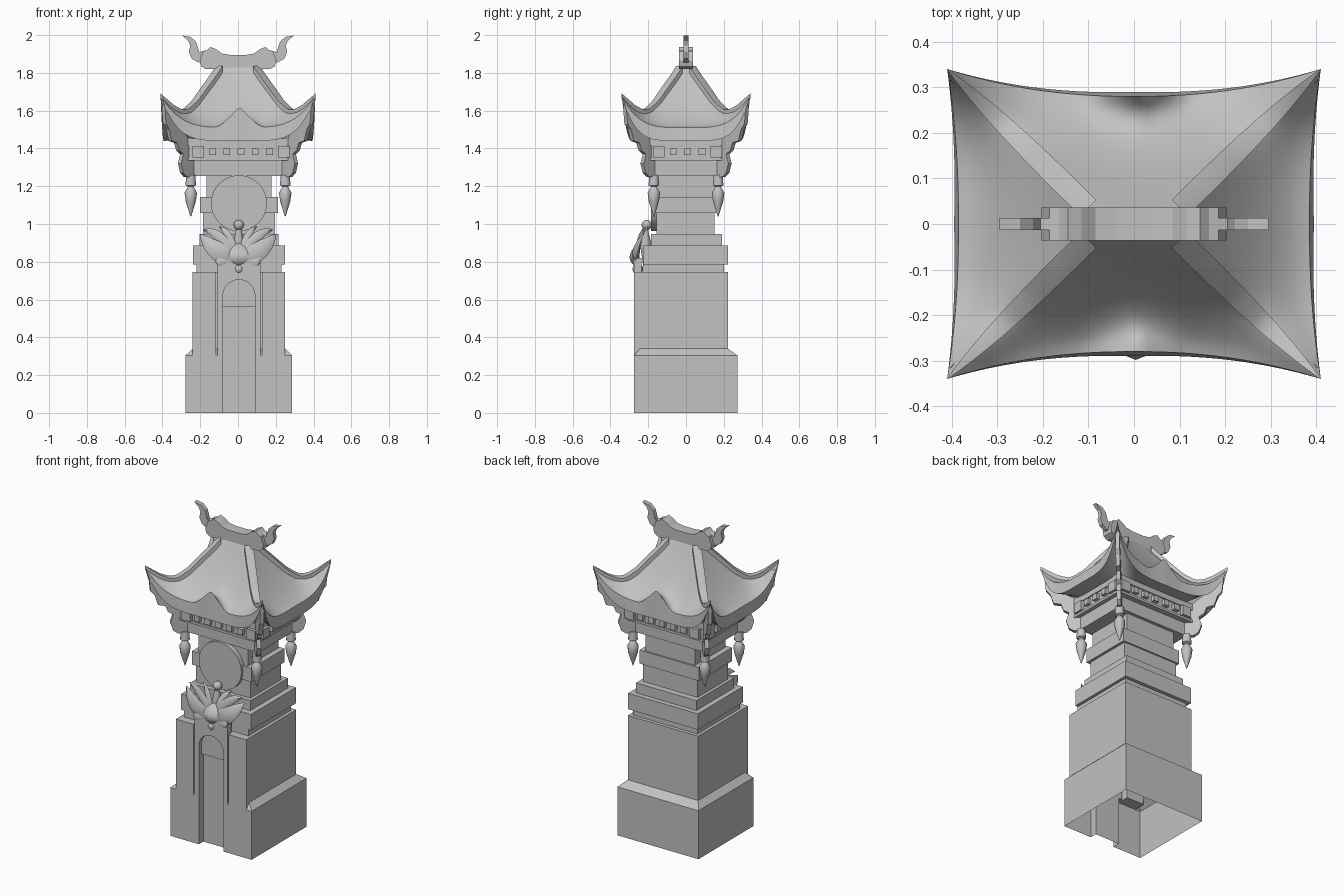
import bpy, bmesh, math
from mathutils import Vector

old = bpy.data.objects.get("Cube")
if old:
    bpy.data.objects.remove(old, do_unlink=True)

stone = bpy.data.materials.new("grey stone")
stone.use_nodes = True
GREY = (0.54, 0.54, 0.54, 1)
stone.diffuse_color = GREY
stone.node_tree.nodes["Principled BSDF"].inputs["Base Color"].default_value = GREY
CX = 0.005


def finish(name, bm, smooth=None):
    bmesh.ops.recalc_face_normals(bm, faces=bm.faces)
    mesh = bpy.data.meshes.new(name)
    bm.to_mesh(mesh)
    bm.free()
    mesh.materials.append(stone)
    ob = bpy.data.objects.new(name, mesh)
    bpy.context.collection.objects.link(ob)
    if smooth:
        bpy.ops.object.select_all(action='DESELECT')
        ob.select_set(True)
        bpy.context.view_layer.objects.active = ob
        bpy.ops.object.shade_smooth_by_angle(angle=math.radians(smooth))
    return ob


def loft(bm, rings):
    loops = [[bm.verts.new(p) for p in ring] for ring in rings]
    n = len(loops[0])
    for a, b in zip(loops, loops[1:]):
        for i in range(n):
            bm.faces.new((a[i], a[(i + 1) % n], b[(i + 1) % n], b[i]))
    bm.faces.new(loops[0])
    bm.faces.new(loops[-1])


def rect(x0, x1, y0, y1, z):
    return [(x0, y0, z), (x1, y0, z), (x1, y1, z), (x0, y1, z)]


def add_box(bm, x0, x1, y0, y1, z0, z1):
    loft(bm, [rect(x0, x1, y0, y1, z0), rect(x0, x1, y0, y1, z1)])


def box(name, *ext):
    bm = bmesh.new()
    add_box(bm, *ext)
    return finish(name, bm)


def plate(name, outline, place, half):
    """Flat outline in (s, z), extruded to both sides; place maps (s, z, offset) to 3D."""
    bm = bmesh.new()
    loft(bm, [[place(s, z, o) for s, z in outline] for o in (-half, half)])
    return finish(name, bm)


def lathe(name, profile, x, y, seg=12):
    bm = bmesh.new()
    loft(bm, [[(x + r * math.cos(i * math.tau / seg), y + r * math.sin(i * math.tau / seg), z)
               for i in range(seg)] for r, z in profile])
    return finish(name, bm, 50)


def sample(points, t):
    for (a, za), (b, zb) in zip(points, points[1:]):
        if t <= b:
            return za + (zb - za) * (t - a) / (b - a)
    return points[-1][1]


# Tower body with flared plinth, open underneath
bm = bmesh.new()
loft(bm, [rect(CX - hx, CX + hx, y0, y1, z) for hx, y0, y1, z in (
    (.282, -.275, .272, 0), (.282, -.275, .272, .305), (.245, -.245, .222, .34), (.245, -.245, .222, .745))])
body = finish("tower_body", bm)
panel = box("door_panel", CX - .114, CX + .114, -.275, -.235, .305, .82)

# Arched doorway cut out of body and panel
arch = [(-.085, -.1), (.085, -.1)] + [(.085 * math.cos(a * math.pi / 12), .62 + .085 * math.sin(a * math.pi / 12))
                                      for a in range(13)]
cut_arch = plate("arch_cutter", arch, lambda s, z, o: (CX + s, -.28 + o, z), .03)
cut_deep = box("passage_cutter", CX - .085, CX + .085, -.32, -.23, -.1, .56)
for target in (body, panel):
    bpy.context.view_layer.objects.active = target
    for cutter in (cut_arch, cut_deep):
        mod = target.modifiers.new("door", 'BOOLEAN')
        mod.object, mod.operation, mod.solver = cutter, 'DIFFERENCE', 'EXACT'
        bpy.ops.object.modifier_apply(modifier=mod.name)
for cutter in (cut_arch, cut_deep):
    bpy.data.objects.remove(cutter, do_unlink=True)
bm = bmesh.new()
bm.from_mesh(body.data)
under = [f for f in bm.faces if f.calc_center_median().z < .001]
bmesh.ops.delete(bm, geom=under, context='FACES_ONLY')
bm.to_mesh(body.data)
bm.free()

# Front pillars, parted from the door panel by narrow grooves
for side, s in (("right", -1), ("left", 1)):
    x0, x1 = sorted((CX + s * .121, CX + s * .245))
    box(side + "_pillar", x0, x1, -.275, -.2, .305, .745)

# Stacked courses of the tower
for name, hx, y0, y1, z0, z1 in (
        ("lower_groove", .225, -.225, .2, .745, .785),
        ("cornice", .243, -.225, .222, .785, .885),
        ("upper_step", .21, -.185, .19, .885, .947),
        ("neck_lower", .19, -.155, .15, .947, 1.058),
        ("neck_band", .207, -.17, .16, 1.058, 1.143),
        ("neck_upper", .172, -.155, .15, 1.143, 1.26),
        ("frieze_foot", .255, -.17, .17, 1.255, 1.34),
        ("frieze_core", .274, -.197, .197, 1.34, 1.48),
        ("frieze_lower_rail", .281, -.204, .204, 1.335, 1.35),
        ("frieze_upper_rail", .281, -.204, .204, 1.415, 1.47)):
    box(name, CX - hx, CX + hx, y0, y1, z0, z1)

# Dentil blocks around the frieze, larger at the ends
bm = bmesh.new()
for k in range(7):
    x, r = .016 + (k - 3) * .0755, .031 if k in (0, 6) else .018
    for s in (-1, 1):
        y = sorted((s * .18, s * .22))
        add_box(bm, x - r, x + r, *y, 1.382 - r, 1.382 + r)
for k in range(5):
    y, r = .008 + (k - 2) * .076, .031 if k in (0, 4) else .018
    for s in (-1, 1):
        x = sorted((CX + s * .26, CX + s * .295))
        add_box(bm, *x, y - r, y + r, 1.382 - r, 1.382 + r)
finish("dentils", bm)

# Round plaque on the neck
disc = [(.148 * math.cos(a * math.tau / 40), 1.11 + .148 * math.sin(a * math.tau / 40)) for a in range(40)]
plate("round_plaque", disc, lambda s, z, o: (CX + s, -.16 + o, z), .025)

# Curved roof: slope, fascia and soffit as one sheet per side
HIP = [(0, 1.835), (.13, 1.775), (.26, 1.72), (.42, 1.65), (.58, 1.605), (.68, 1.607), (.8, 1.63), (1, 1.69)]


def roof_side(bm, front, sign):
    along, out = (.41, .28) if front else (.34, .385)
    top_a, top_o = (.1, .035) if front else (.035, .1)
    corner = .34 if front else .41
    box_a, box_o = (.27, .2) if front else (.2, .27)
    cols, rows = 48, 14
    grid = []
    for j in range(rows + 3):
        u = min(j / rows, 1)
        line = []
        for i in range(cols + 1):
            v = 2 * i / cols - 1
            w = abs(v)
            a = v * (top_a + (along - top_a) * u)
            o = top_o + (out + (corner - out) * w ** 2.2 - top_o) * u
            mid = 1.83 - .32 * (1 - (1 - u) ** 1.5)
            if front:
                mid += u ** 5 * (.07 * math.exp(-(abs(a - .008) / .085) ** 3)
                                 + .035 * math.exp(-((a - .008) / .03) ** 2))
            z = mid + (sample(HIP, u) - .012 - mid) * w ** 4
            if j == rows + 1:
                o, z = o + .01 * (1 - w), 1.44 + .24 * w ** 5
            if j == rows + 2:
                a, o, z = v * box_a, box_o, 1.45
            p = (a, sign * o, z) if front else (sign * o, a, z)
            line.append(bm.verts.new(p))
        grid.append(line)
    for r, q in zip(grid, grid[1:]):
        for i in range(cols):
            bm.faces.new((r[i], r[i + 1], q[i + 1], q[i]))


bm = bmesh.new()
for front in (True, False):
    for sign in (-1, 1):
        roof_side(bm, front, sign)
bmesh.ops.remove_doubles(bm, verts=bm.verts, dist=.0005)
finish("roof", bm, 40)

# Hip ribs, corner brackets and hanging pendants
BRACKET = [(-.1, 1.25), (.18, 1.25), (.3, 1.27), (.37, 1.32), (.3, 1.37), (.43, 1.39), (.5, 1.43), (.68, 1.44),
           (.76, 1.5), (.87, 1.53), (.9, 1.6), (.9, 1.64), (.6, 1.58), (.1, 1.57)]
PENDANT = [(.024, 1.26), (.028, 1.205), (.014, 1.198), (.022, 1.185), (.033, 1.165), (.027, 1.12), (.002, 1.04)]
for sx in (-1, 1):
    for sy in (-1, 1):
        tag = ("left" if sx > 0 else "right") + ("_back" if sy > 0 else "_front")
        side = Vector((sx, -sy, 0)).normalized()
        bm = bmesh.new()
        rings = []
        for i in range(21):
            t = i / 20
            c = Vector((sx * (.1 + .31 * t), sy * (.035 + .305 * t), sample(HIP, t)))
            wide = side * (.024 * (1 - t ** 3) + .001)
            low = Vector((0, 0, .035 - .01 * t))
            rings.append([c - wide - low, c - wide, c + Vector((0, 0, .004)) * (1 - t), c + wide, c + wide - low])
        loft(bm, rings)
        finish(tag + "_hip_rib", bm, 35)
        plate(tag + "_bracket", BRACKET,
              lambda s, z, o: Vector((sx * (.25 + .16 * s), sy * (.17 + .17 * s), z)) + side * o, .012)
        lathe(tag + "_pendant", PENDANT, sx * .25, sy * .17)

# Ridge beam with rounded ends and upturned horns
half_ridge = [(.17, 1.82), (.195, 1.835), (.203, 1.865), (.185, 1.915), (.165, 1.92), (.145, 1.937),
              (.115, 1.925), (.085, 1.902), (.04, 1.895)]
ridge = half_ridge + [(-x, z) for x, z in reversed(half_ridge)]
plate("ridge_beam", ridge, lambda s, z, o: (s, o, z), .036)
HORN = [(.17, 1.865), (.21, 1.855), (.245, 1.875), (.26, 1.91), (.253, 1.945), (.262, 1.968), (.295, 1.998),
        (.25, 1.99), (.222, 1.965), (.212, 1.935), (.205, 1.91), (.17, 1.92)]
for side, s in (("right", -1), ("left", 1)):
    plate(side + "_horn", HORN, lambda x, z, o: (s * x, o, z), .013)


# Flower ornament over the doorway
def petal(name, base, mid, tip, width):
    base, mid, tip = Vector(base), Vector(mid), Vector(tip)
    bm = bmesh.new()
    rings = []
    for i in range(13):
        t = i / 12
        c = base * (1 - t) ** 2 + mid * 2 * t * (1 - t) + tip * t * t
        d = (mid - base) * (1 - t) + (tip - mid) * t
        across = d.cross(Vector((0, 1, 0))).normalized()
        w = width * math.sin(math.pi * (.12 + .87 * t)) ** .8
        out = Vector((0, -1, 0)) * (.006 + w * .3)
        rings.append([c - across * w, c + out, c + across * w, c - out * .2])
    loft(bm, rings)
    finish(name, bm, 70)


for side, s in (("right", -1), ("left", 1)):
    for name, mid, tip, width in (
            ("outer", (.11, -.29, .835), (.2, -.225, .945), .05),
            ("lower", (.11, -.28, .8), (.115, -.27, .79), .03),
            ("upper", (.09, -.25, .96), (.185, -.215, .97), .028),
            ("crown", (.04, -.24, .96), (.1, -.2, .985), .02)):
        petal(f"{side}_{name}_petal", (.004 + s * .01, -.25, .81), (s * mid[0], *mid[1:]), (s * tip[0], *tip[1:]),
              width)
petal("centre_petal", (.004, -.255, .775), (.004, -.3, .83), (.004, -.24, .9), .06)
lathe("flower_stem", [(.012, .78), (.03, .9), (.014, .97)], .004, -.215)
for name, z, y, r in (("flower_knob", .995, -.208, .027), ("flower_bud", .762, -.255, .028)):
    bm = bmesh.new()
    bmesh.ops.create_uvsphere(bm, u_segments=16, v_segments=10, radius=r)
    bmesh.ops.translate(bm, verts=bm.verts, vec=(.004, y, z))
    finish(name, bm, 60)
